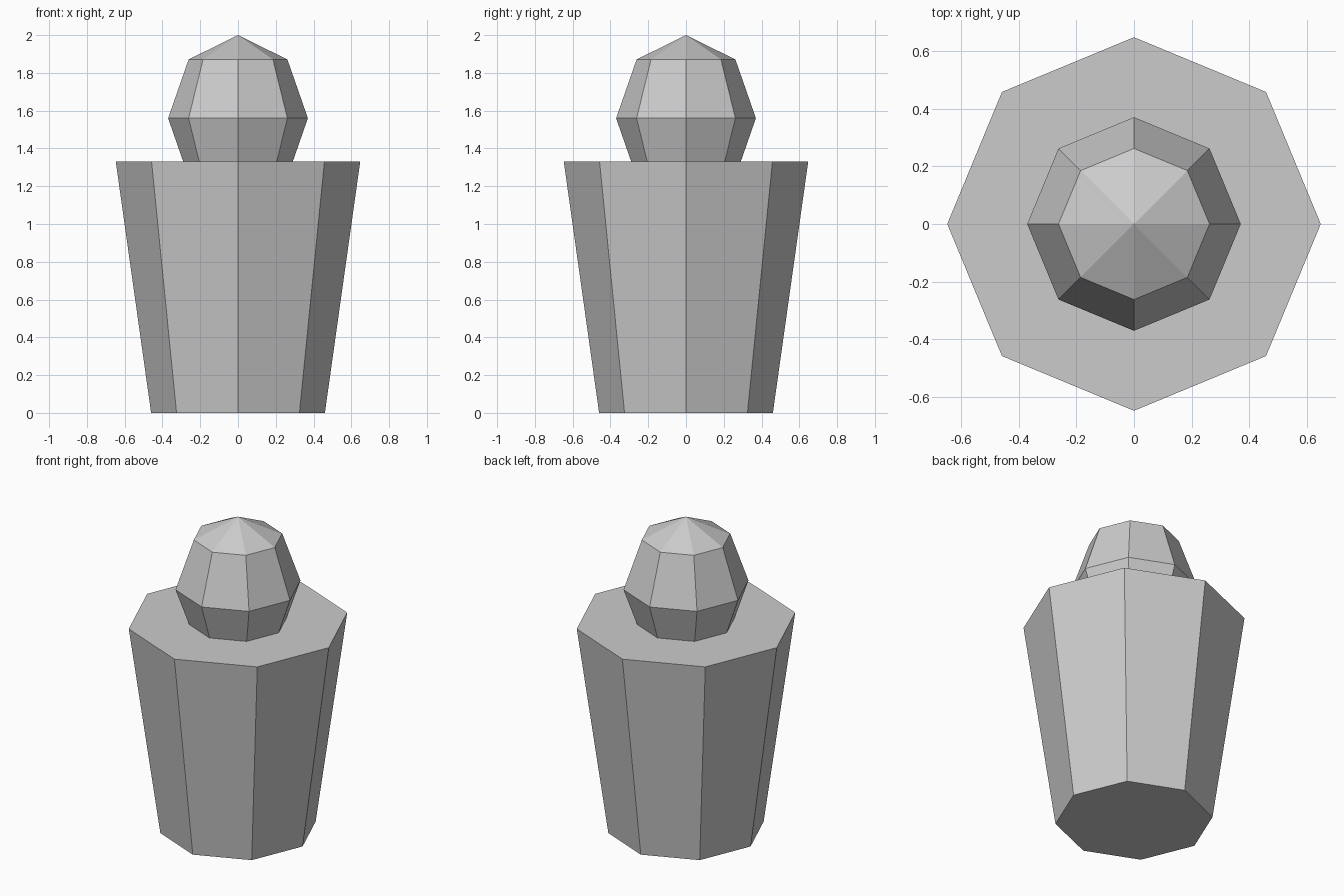
import bpy
import math

SIDES = 8
BODY_TOP = 1.33

cube = bpy.data.objects.get("Cube")
if cube:
    bpy.data.objects.remove(cube, do_unlink=True)

# Single neutral colour
grey = bpy.data.materials.new("light_grey")
grey.use_nodes = True
colour = (0.6, 0.6, 0.6, 1)
grey.diffuse_color = colour
grey.node_tree.nodes["Principled BSDF"].inputs["Base Color"].default_value = colour


def finish(name):
    obj = bpy.context.object
    obj.name = name
    obj.data.materials.clear()
    obj.data.materials.append(grey)
    bpy.ops.object.transform_apply(location=False, rotation=True, scale=True)
    bpy.ops.object.shade_flat()
    return obj


# Tapered body, wider at the top
bpy.ops.mesh.primitive_cone_add(vertices=SIDES, radius1=0.46, radius2=0.647,
                                depth=BODY_TOP, location=(0, 0, BODY_TOP / 2))
finish("body")

# Faceted egg-shaped head, sunk into the body
bpy.ops.mesh.primitive_uv_sphere_add(segments=SIDES, ring_count=4, radius=1,
                                     location=(0, 0, 1.56))
bpy.context.object.scale = (0.37, 0.37, 0.44)
finish("head")
